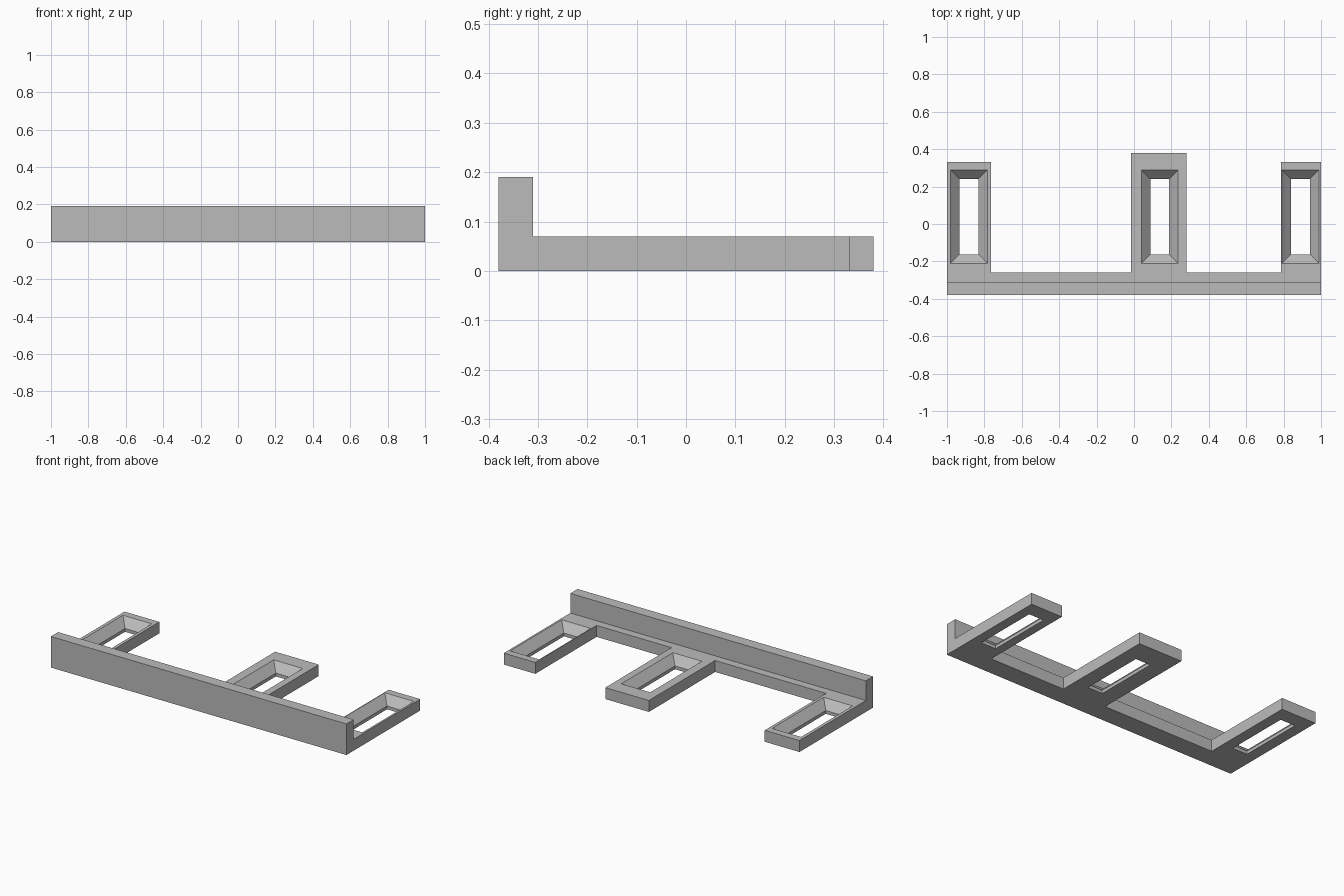
import bpy
import bmesh

cube = bpy.data.objects.get("Cube")
if cube:
    bpy.data.objects.remove(cube, do_unlink=True)

grey = bpy.data.materials.new("plain grey")
grey.use_nodes = True
grey.diffuse_color = (0.5, 0.5, 0.5, 1)
grey.node_tree.nodes["Principled BSDF"].inputs["Base Color"].default_value = (0.5, 0.5, 0.5, 1)

FRONT, WALL_BACK, BAR_BACK = -0.38, -0.31, -0.26
BASE_TOP, WALL_TOP = 0.07, 0.19
LIP, BEVEL = 0.02, 0.048
SLOT_FRONT, SLOT_BACK = -0.21, 0.288
# arm left edge, arm right edge, arm end, slot centre
ARMS = [(-1, -0.765, 0.332, -0.882), (-0.015, 0.28, 0.38, 0.138), (0.787, 1, 0.332, 0.89)]


def make_object(name, bm):
    bmesh.ops.recalc_face_normals(bm, faces=bm.faces)
    mesh = bpy.data.meshes.new(name)
    bm.to_mesh(mesh)
    bm.free()
    mesh.materials.append(grey)
    obj = bpy.data.objects.new(name, mesh)
    bpy.context.collection.objects.link(obj)
    return obj


def prism(name, outline, height):
    bm = bmesh.new()
    face = bm.faces.new([bm.verts.new((x, y, 0)) for x, y in outline])
    top = bmesh.ops.extrude_face_region(bm, geom=[face])["geom"]
    verts = [v for v in top if isinstance(v, bmesh.types.BMVert)]
    bmesh.ops.translate(bm, verts=verts, vec=(0, 0, height))
    return make_object(name, bm)


def slot_cutter(name, cx):
    """Straight slot below, flaring out to the top face."""
    bm = bmesh.new()
    rings = []
    slope = BEVEL / (BASE_TOP - LIP)
    for z, grow in ((-0.05, 0), (LIP, 0), (BASE_TOP + 0.01, BEVEL + slope * 0.01)):
        hx = 0.05 + grow
        y0, y1 = SLOT_FRONT + BEVEL - grow, SLOT_BACK - BEVEL + grow
        rings.append([bm.verts.new((cx + sx * hx, y, z))
                      for sx, y in ((-1, y0), (1, y0), (1, y1), (-1, y1))])
    bm.faces.new(rings[0][::-1])
    bm.faces.new(rings[-1])
    for low, high in zip(rings, rings[1:]):
        for i in range(4):
            j = (i + 1) % 4
            bm.faces.new((low[i], low[j], high[j], high[i]))
    return make_object(name, bm)


def combine(target, tool, operation):
    mod = target.modifiers.new(tool.name, "BOOLEAN")
    mod.operation, mod.object, mod.solver = operation, tool, "EXACT"
    bpy.context.view_layer.objects.active = target
    bpy.ops.object.modifier_apply(modifier=mod.name)
    bpy.data.objects.remove(tool, do_unlink=True)


# Flat base: front bar with three arms reaching back
outline = [(-1, FRONT), (1, FRONT)]
for left, right, end, _ in reversed(ARMS):
    if right < 1:
        outline.append((right, BAR_BACK))
    outline += [(right, end), (left, end)]
    if left > -1:
        outline.append((left, BAR_BACK))
bracket = prism("bracket", outline, BASE_TOP)

# Upright front wall
wall = prism("front_wall", [(-1, FRONT), (1, FRONT), (1, WALL_BACK), (-1, WALL_BACK)], WALL_TOP)
combine(bracket, wall, "UNION")

# Bevelled slot in each arm
for i, arm in enumerate(ARMS):
    combine(bracket, slot_cutter(f"slot_cutter_{i}", arm[3]), "DIFFERENCE")
